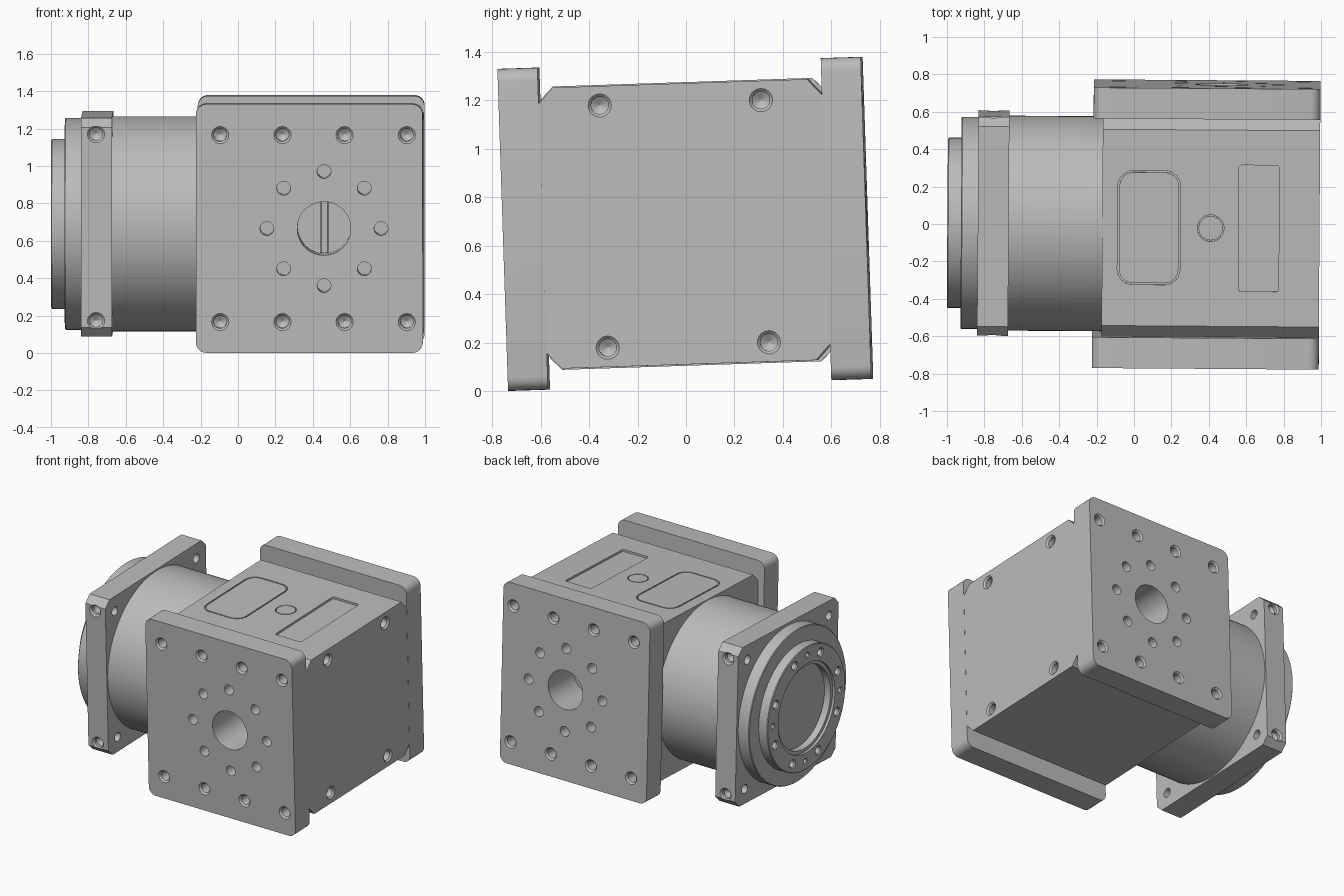
import bpy, bmesh
from math import pi, sin, cos, radians
from mathutils import Matrix, Vector

cube = bpy.data.objects.get("Cube")
if cube:
    bpy.data.objects.remove(cube)

mat = bpy.data.materials.new("machined_grey")
mat.use_nodes = True
GREY = (0.5, 0.5, 0.5, 1)
mat.diffuse_color = GREY
mat.node_tree.nodes["Principled BSDF"].inputs["Base Color"].default_value = GREY

# The whole unit leans slightly
POSE = (Matrix.Translation((0, 0, 0.69)) @ Matrix.Rotation(radians(-0.4), 4, 'Z')
        @ Matrix.Rotation(radians(1.9), 4, 'X'))
BORE_X = 0.465


def place(axis, u, v, w):
    """Map profile coordinates (u, v) and depth w to a point for the given axis."""
    return {'x': Vector((w, u, v)), 'y': Vector((u, w, v)), 'z': Vector((u, v, w))}[axis]


def skin(bm, loops):
    """Join equal loops of points into a closed solid."""
    rings = [[bm.verts.new(p) for p in loop] for loop in loops]
    n = len(rings[0])
    for a, b in zip(rings, rings[1:]):
        for i in range(n):
            bm.faces.new((a[i], a[(i + 1) % n], b[(i + 1) % n], b[i]))
    bm.faces.new(rings[0])
    bm.faces.new(rings[-1])


def prism(bm, axis, pts, w0, w1):
    skin(bm, [[place(axis, u, v, w) for u, v in pts] for w in (w0, w1)])


def lathe(bm, axis, centre, profile, n=32):
    ring = [(cos(2 * pi * i / n), sin(2 * pi * i / n)) for i in range(n)]
    skin(bm, [[place(axis, centre[0] + r * c, centre[1] + r * s, w) for c, s in ring]
              for r, w in profile])


def drill(bm, axis, centre, surface, inward, r, depth, sink=0.012):
    """Countersunk blind hole with a conical bottom."""
    prof = [(r + sink * 1.5, -sink / 2), (r, sink), (r, depth), (0.003, depth + r * 0.6)]
    lathe(bm, axis, centre, [(q, surface + inward * d) for q, d in prof], 20)


def round_rect(u0, u1, v0, v1, r, steps=6):
    pts = []
    corners = ((u1 - r, v1 - r), (u0 + r, v1 - r), (u0 + r, v0 + r), (u1 - r, v0 + r))
    for k, (cu, cv) in enumerate(corners):
        for i in range(steps + 1):
            a = (k + i / steps) * pi / 2
            pts.append((cu + r * cos(a), cv + r * sin(a)))
    return pts


def cut_square(h, v, cu, cv):
    """Rectangle of half sizes h and v with cut corners."""
    return [(h, v - cv), (h - cu, v), (cu - h, v), (-h, v - cv),
            (-h, cv - v), (cu - h, -v), (h - cu, -v), (h, cv - v)]


def make(name, bm):
    bmesh.ops.recalc_face_normals(bm, faces=bm.faces)
    me = bpy.data.meshes.new(name)
    bm.to_mesh(me)
    bm.free()
    ob = bpy.data.objects.new(name, me)
    bpy.context.collection.objects.link(ob)
    me.materials.append(mat)
    return ob


def finish(ob, cutter_bm=None):
    """Cut the holes, lean the part and shade it."""
    bpy.ops.object.select_all(action='DESELECT')
    bpy.context.view_layer.objects.active = ob
    ob.select_set(True)
    if cutter_bm:
        cutter = make(ob.name + "_cutter", cutter_bm)
        cutter.hide_render = True
        mod = ob.modifiers.new("holes", 'BOOLEAN')
        mod.operation, mod.solver, mod.object = 'DIFFERENCE', 'EXACT', cutter
        bpy.ops.object.modifier_apply(modifier=mod.name)
        bpy.data.objects.remove(cutter)
    ob.data.transform(POSE)
    bpy.ops.object.shade_smooth_by_angle(angle=radians(30))


# Housing block with chamfered long edges
bm, cut = bmesh.new(), bmesh.new()
prism(bm, 'x', cut_square(0.585, 0.58, 0.06, 0.065), -0.17, 0.992)
for y in (-0.333, 0.333):
    for z in (-0.5, 0.5):
        drill(cut, 'x', (y, z), 0.992, -1, 0.036, 0.05)
for s in (-1, 1):
    lathe(cut, 'y', (BORE_X, 0), [(0.143, s * 0.6), (0.143, s * 0.45)], 48)
prism(cut, 'z', round_rect(0.56, 0.775, -0.338, 0.338, 0.015), 0.565, 0.6)
prism(cut, 'z', round_rect(-0.088, 0.248, -0.305, 0.305, 0.083), 0.565, 0.6)
lathe(cut, 'z', (0.41, 0), [(0.071, 0.565), (0.071, 0.6)], 40)
finish(make("housing", bm), cut)

# Covers that leave a fine groove on the top face
bm = bmesh.new()
prism(bm, 'z', round_rect(-0.079, 0.239, -0.296, 0.296, 0.074), 0.56, 0.58)
finish(make("top_cover", bm))
bm = bmesh.new()
lathe(bm, 'z', (0.41, 0), [(0.065, 0.56), (0.065, 0.58)], 40)
finish(make("top_plug", bm))

# Mounting plates on front and back, with their bolt patterns
for s, name in ((-1, "front_plate"), (1, "back_plate")):
    bm, cut = bmesh.new(), bmesh.new()
    prism(bm, 'y', round_rect(-0.22, 0.993, -0.665, 0.665, 0.055), s * 0.585, s * 0.75)
    for x in (-0.09, 0.243, 0.575, 0.908):
        for z in (-0.5, 0.5):
            drill(cut, 'y', (x, z), s * 0.75, -s, 0.034, 0.09)
    for k in range(8):
        a = k * pi / 4
        lathe(cut, 'y', (BORE_X + 0.305 * cos(a), 0.305 * sin(a)),
              [(0.037, s * 0.56), (0.037, s * 0.78)], 20)
    lathe(cut, 'y', (BORE_X, 0), [(0.143, s * 0.56), (0.143, s * 0.78)], 48)
    finish(make(name, bm), cut)
    # Rib seen inside the bore
    bm = bmesh.new()
    prism(bm, 'z', round_rect(0.445, 0.487, -0.03 + s * 0.475, 0.03 + s * 0.475, 0.004, 1), -0.14, 0.14)
    finish(make(name + "_bore_rib", bm))

# Round body between housing and collar
bm = bmesh.new()
lathe(bm, 'x', (0, 0), [(0.575, -0.68), (0.575, -0.16)], 96)
finish(make("round_body", bm))

# Square collar with corner holes and side holes
bm, cut = bmesh.new(), bmesh.new()
prism(bm, 'x', cut_square(0.585, 0.585, 0.05, 0.05), -0.835, -0.67)
for y in (-1, 1):
    for z in (-0.5, 0.5):
        lathe(cut, 'x', (y * 0.475, z * 0.95), [(0.033, -0.86), (0.033, -0.65)], 20)
        drill(cut, 'y', (-0.755, z), y * 0.585, -y, 0.034, 0.035)
finish(make("square_collar", bm), cut)

# Stepped output flange with a shallow central recess and bolt circle
bm, cut = bmesh.new(), bmesh.new()
lathe(bm, 'x', (0, 0), [(0.567, -0.83), (0.567, -0.92), (0.562, -0.925),
                        (0.455, -0.925), (0.455, -0.993), (0.45, -0.998)], 96)
lathe(cut, 'x', (0, 0), [(0.33, -1.02), (0.33, -0.98), (0.305, -0.98), (0.305, -0.93)], 64)
for k in range(8):
    a = (k + 0.5) * pi / 4
    drill(cut, 'x', (0.39 * cos(a), 0.39 * sin(a)), -0.998, 1, 0.026, 0.06, 0.008)
for k in range(4):
    a = k * pi / 2
    drill(cut, 'x', (0.39 * cos(a), 0.39 * sin(a)), -0.998, 1, 0.016, 0.05, 0.006)
finish(make("output_flange", bm), cut)
